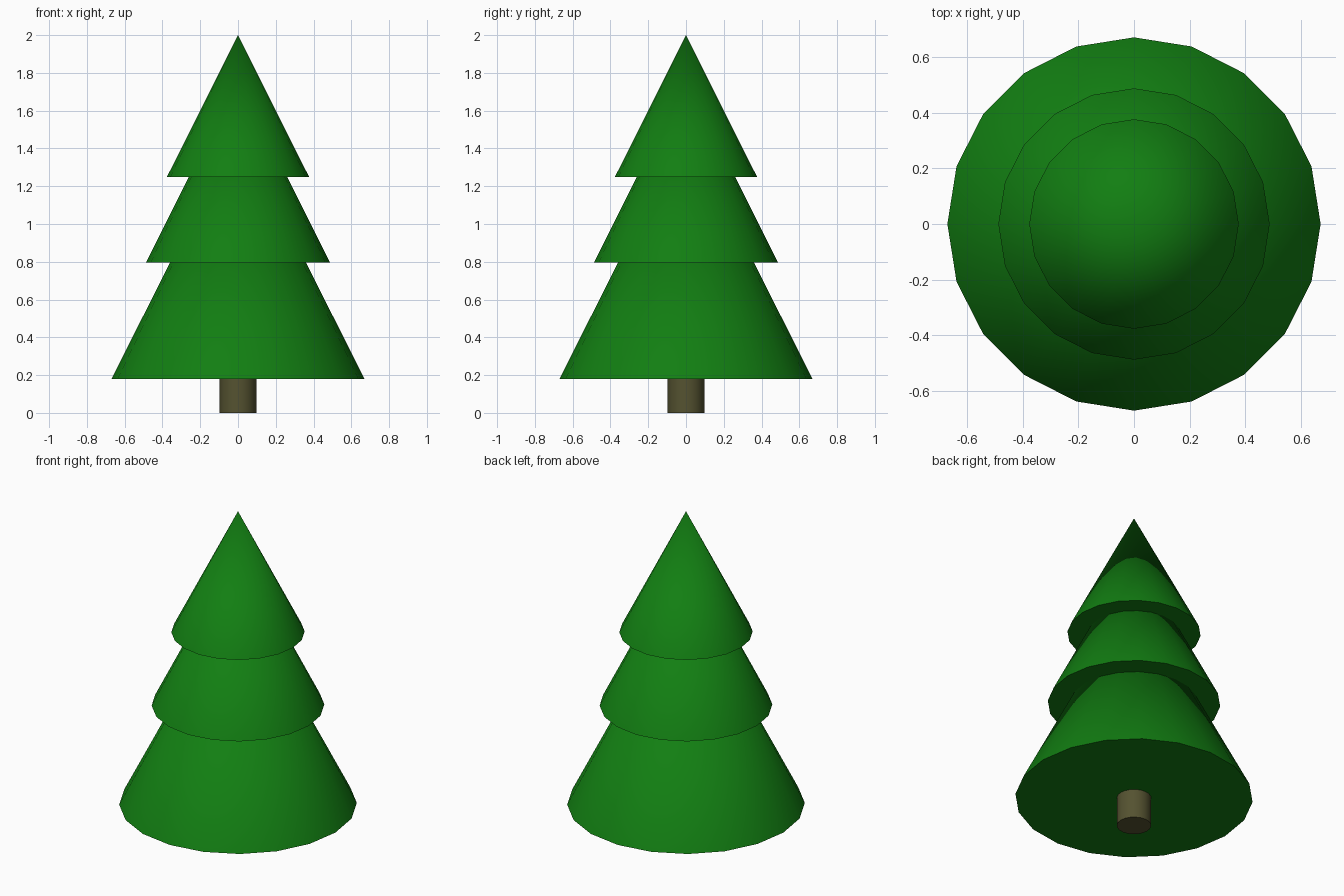
import bpy
import math

if "Cube" in bpy.data.objects:
    bpy.data.objects.remove(bpy.data.objects["Cube"])

SIDES = 20


def material(name, color):
    mat = bpy.data.materials.new(name)
    mat.diffuse_color = color
    mat.use_nodes = True
    mat.node_tree.nodes["Principled BSDF"].inputs["Base Color"].default_value = mat.diffuse_color
    return mat


def add_cone(name, z0, z1, r0, r1, mat):
    """Round part between two heights, smooth sides with a sharp rim."""
    bpy.ops.mesh.primitive_cone_add(vertices=SIDES, radius1=r0, radius2=r1,
                                    depth=z1 - z0, location=(0, 0, (z0 + z1) / 2))
    obj = bpy.context.object
    obj.name = name
    obj.data.materials.append(mat)
    bpy.ops.object.shade_smooth_by_angle(angle=math.radians(35))
    return obj


green = material("needles", (0.006, 0.21, 0.006, 1))
brown = material("bark", (0.09, 0.085, 0.03, 1))

# Trunk
add_cone("trunk", 0.0, 0.2, 0.097, 0.097, brown)

# Three stacked tiers of foliage: base height, tip height, base radius
tiers = {
    "lower_foliage": (0.18, 1.51, 0.67),
    "middle_foliage": (0.795, 1.77, 0.487),
    "upper_foliage": (1.25, 2.0, 0.376),
}
for name, (base, tip, radius) in tiers.items():
    add_cone(name, base, tip, radius, 0.0, green)
